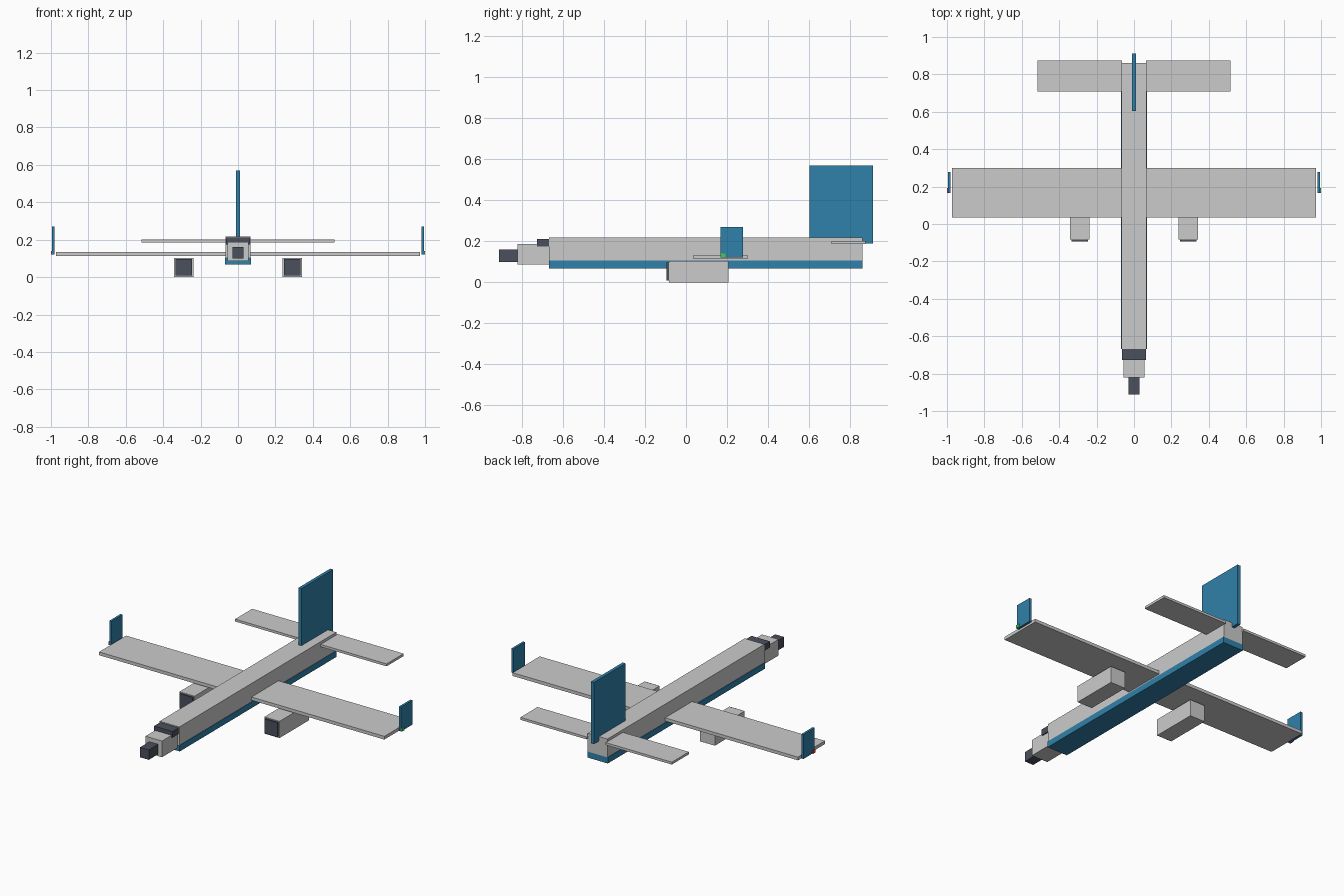
import bpy

if "Cube" in bpy.data.objects:
    bpy.data.objects.remove(bpy.data.objects["Cube"])


def material(name, rgb):
    m = bpy.data.materials.new(name)
    m.diffuse_color = (*rgb, 1)
    m.use_nodes = True
    m.node_tree.nodes["Principled BSDF"].inputs["Base Color"].default_value = m.diffuse_color
    return m


BLUE = material("blue", (0.03, 0.22, 0.40))
DARK = material("dark", (0.07, 0.08, 0.11))
RED = material("red", (0.8, 0.05, 0.05))
GREEN = material("green", (0.05, 0.6, 0.1))


def box(name, x, y, z, mat=None):
    """Box given by its (min, max) extent on each axis."""
    bpy.ops.mesh.primitive_cube_add(size=1, location=[sum(r) / 2 for r in (x, y, z)])
    ob = bpy.context.object
    ob.name = name
    ob.scale = [abs(r[1] - r[0]) for r in (x, y, z)]
    bpy.ops.object.transform_apply(location=False, rotation=False, scale=True)
    if mat:
        ob.data.materials.append(mat)
    return ob


# Fuselage with painted belly
box("fuselage", (-0.067, 0.067), (-0.667, 0.861), (0.105, 0.218))
box("belly", (-0.07, 0.07), (-0.667, 0.861), (0.068, 0.105), BLUE)

# Nose and cockpit
box("nose", (-0.056, 0.056), (-0.82, -0.667), (0.087, 0.187))
box("nose_tip", (-0.03, 0.03), (-0.911, -0.82), (0.099, 0.16), DARK)
box("cockpit_window", (-0.063, 0.063), (-0.727, -0.665), (0.174, 0.212), DARK)

# Tail fin
box("tail_fin", (-0.01, 0.01), (0.603, 0.911), (0.19, 0.57), BLUE)

# Mirrored parts
for side, s, light in (("left", -1, RED), ("right", 1, GREEN)):
    def pair(name, x, y, z, mat=None):
        box(f"{side}_{name}", (s * x[0], s * x[1]), y, z, mat)

    pair("wing", (0.065, 0.972), (0.036, 0.299), (0.114, 0.134))
    pair("winglet", (0.98, 0.994), (0.167, 0.277), (0.12, 0.27), BLUE)
    pair("wingtip_light", (0.985, 1.0), (0.167, 0.192), (0.12, 0.14), light)
    pair("stabilizer", (0.065, 0.516), (0.709, 0.875), (0.186, 0.201))
    pair("engine", (0.238, 0.341), (-0.083, 0.206), (0.0, 0.103))
    pair("engine_intake", (0.245, 0.334), (-0.094, -0.083), (0.008, 0.097), DARK)
